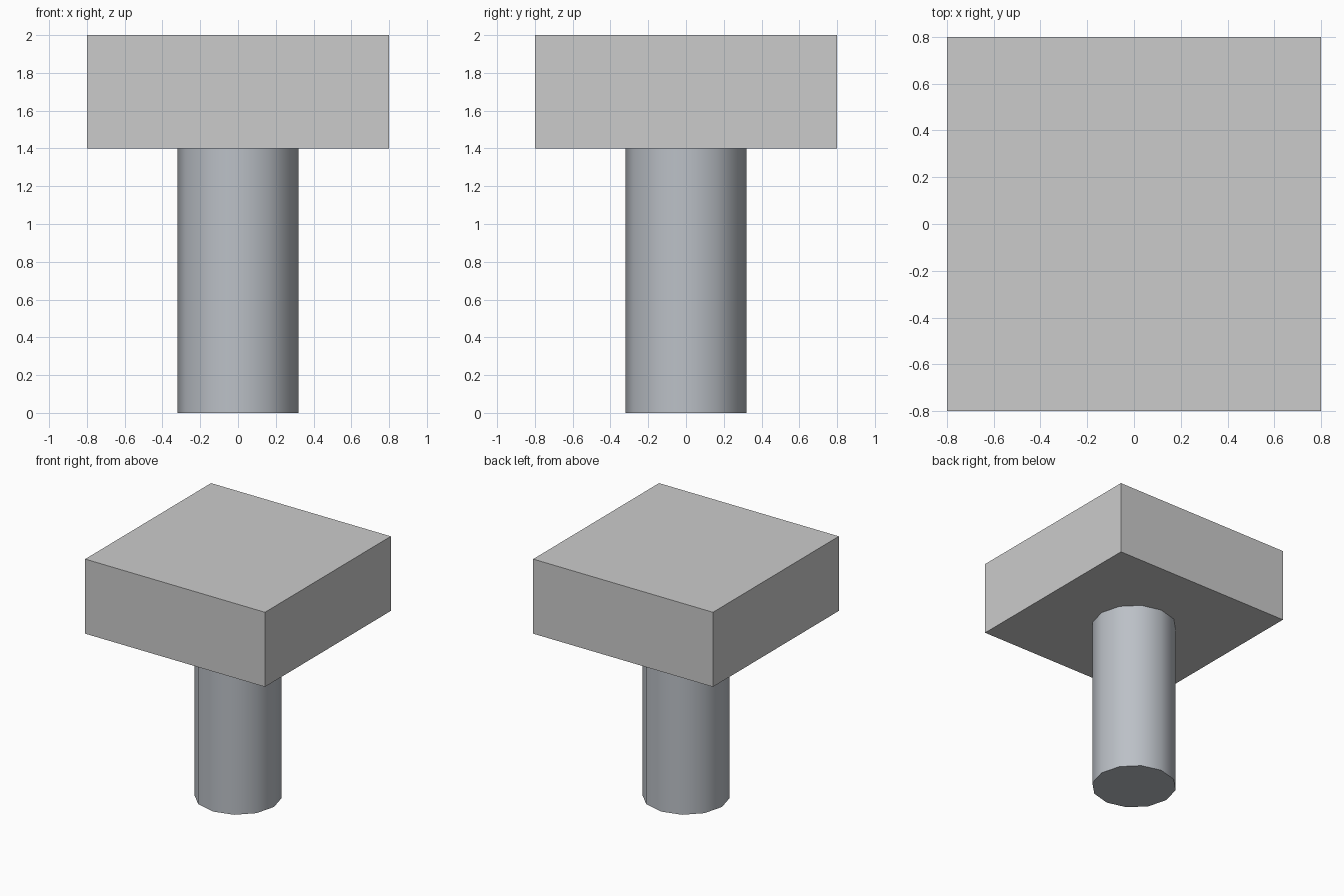
import bpy
import math

if "Cube" in bpy.data.objects:
    bpy.data.objects.remove(bpy.data.objects["Cube"])

# Square head block
bpy.ops.mesh.primitive_cube_add(size=1, location=(0, 0, 1.7))
head = bpy.context.object
head.name = "hammer_head"
head.scale = (1.6, 1.6, 0.6)
bpy.ops.object.transform_apply(location=False, rotation=False, scale=True)

# Twelve-sided round shaft, smooth around the side
bpy.ops.mesh.primitive_cylinder_add(vertices=12, radius=0.32, depth=1.4, location=(0, 0, 0.7))
shaft = bpy.context.object
shaft.name = "shaft"
bpy.ops.object.shade_smooth_by_angle(angle=math.radians(40))

# Cool grey for the shaft
steel = bpy.data.materials.new("cool_grey")
steel.diffuse_color = (0.50, 0.53, 0.57, 1)
steel.use_nodes = True
steel.node_tree.nodes["Principled BSDF"].inputs["Base Color"].default_value = steel.diffuse_color
shaft.data.materials.append(steel)
